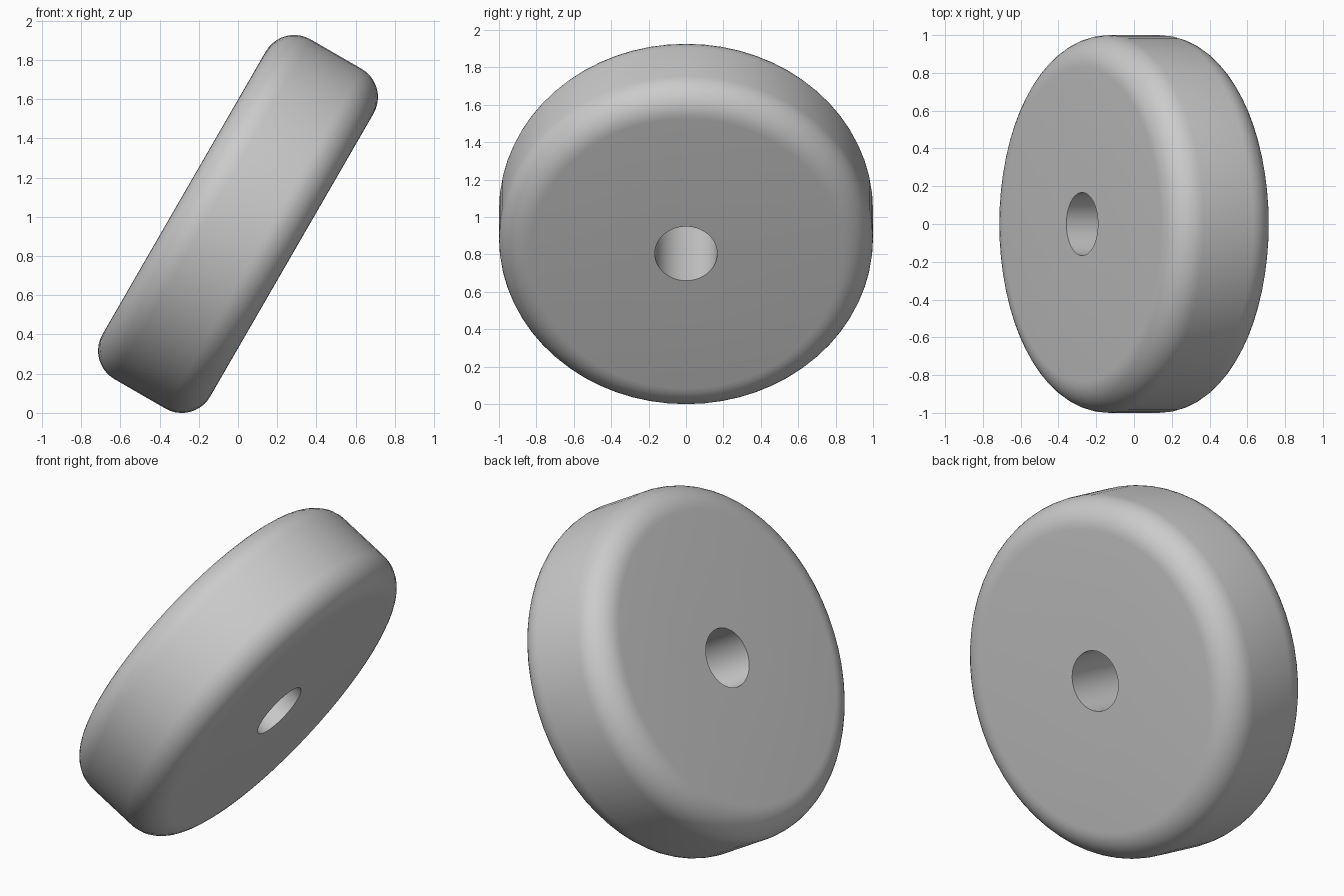
import bpy, bmesh
from math import sin, cos, pi, radians
from mathutils import Matrix

if "Cube" in bpy.data.objects:
    bpy.data.objects.remove(bpy.data.objects["Cube"], do_unlink=True)

RADIUS, HALF, ROUND, BORE = 1.0, 0.317, 0.167, 0.167
SEGMENTS, STEPS = 64, 10
TILT = radians(-60)

grey = bpy.data.materials.new("grey")
grey.use_nodes = True
colour = (0.6, 0.6, 0.6, 1)
grey.diffuse_color = colour
grey.node_tree.nodes["Principled BSDF"].inputs["Base Color"].default_value = colour

# Closed wheel section: bore, then two rounded rim corners
section = [(BORE, HALF), (BORE, -HALF)]
for side, start in ((-1, -pi / 2), (1, 0)):
    for i in range(STEPS + 1):
        a = start + i / STEPS * pi / 2
        section.append((RADIUS - ROUND + ROUND * cos(a),
                        side * (HALF - ROUND) + ROUND * sin(a)))

# Wheel: lathe the section around its axle
bm = bmesh.new()
verts = [bm.verts.new((r, 0, z)) for r, z in section]
edges = [bm.edges.new((v, verts[i - 1])) for i, v in enumerate(verts)]
bmesh.ops.spin(bm, geom=verts + edges, cent=(0, 0, 0), axis=(0, 0, 1),
               angle=2 * pi, steps=SEGMENTS, use_merge=True)
bmesh.ops.remove_doubles(bm, verts=bm.verts, dist=1e-4)
bmesh.ops.recalc_face_normals(bm, faces=bm.faces)

# Lean the wheel over and rest it on the floor
bm.transform(Matrix.Rotation(TILT, 4, 'Y'))
low = min(v.co.z for v in bm.verts)
bmesh.ops.translate(bm, verts=bm.verts, vec=(0, 0, -low))

mesh = bpy.data.meshes.new("wheel")
bm.to_mesh(mesh)
bm.free()
mesh.materials.append(grey)
wheel = bpy.data.objects.new("wheel", mesh)
bpy.context.collection.objects.link(wheel)

# Smooth rim with a crisp bore edge
bpy.ops.object.select_all(action='DESELECT')
wheel.select_set(True)
bpy.context.view_layer.objects.active = wheel
bpy.ops.object.shade_smooth_by_angle(angle=radians(30))
